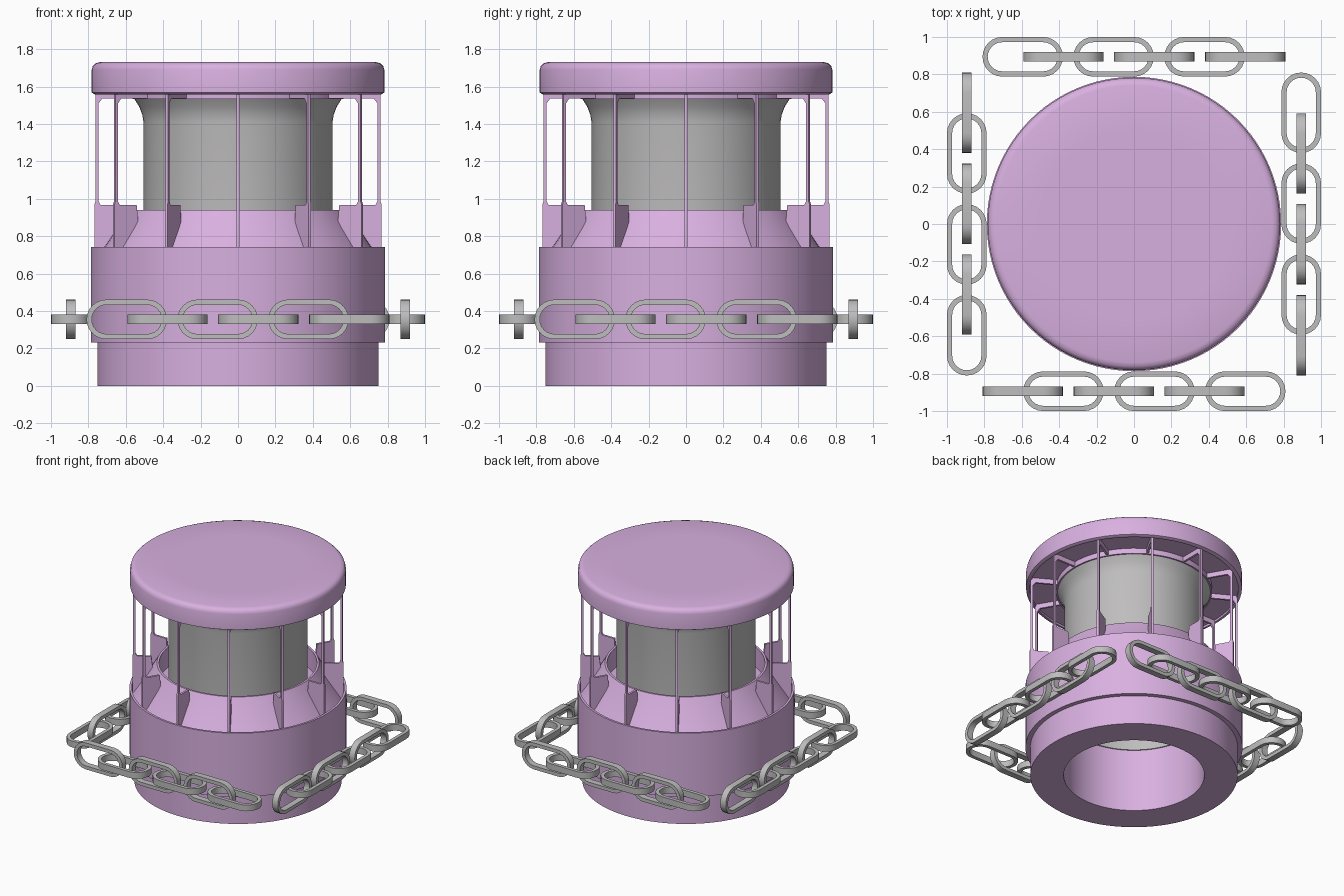
import bpy, bmesh, math
from mathutils import Matrix

if "Cube" in bpy.data.objects:
    bpy.data.objects.remove(bpy.data.objects["Cube"])


def material(name, rgb):
    m = bpy.data.materials.new(name)
    m.diffuse_color = (*rgb, 1)
    m.use_nodes = True
    m.node_tree.nodes["Principled BSDF"].inputs["Base Color"].default_value = m.diffuse_color
    return m


LILAC = material("lilac", (0.69, 0.435, 0.745))
GREY = material("grey", (0.52, 0.51, 0.515))


def finish(bm, name, mat, angle=35):
    bmesh.ops.remove_doubles(bm, verts=bm.verts, dist=1e-5)
    bmesh.ops.recalc_face_normals(bm, faces=bm.faces)
    me = bpy.data.meshes.new(name)
    bm.to_mesh(me)
    bm.free()
    me.materials.append(mat)
    ob = bpy.data.objects.new(name, me)
    bpy.context.collection.objects.link(ob)
    bpy.ops.object.select_all(action='DESELECT')
    ob.select_set(True)
    bpy.context.view_layer.objects.active = ob
    bpy.ops.object.shade_smooth_by_angle(angle=math.radians(angle))
    return ob


def lathe(name, profile, mat, closed=True, steps=96):
    """Spin an (r, z) profile around the z axis."""
    bm = bmesh.new()
    vs = [bm.verts.new((r, 0, z)) for r, z in profile]
    pairs = list(zip(vs, vs[1:]))
    if closed:
        pairs.append((vs[-1], vs[0]))
    es = [bm.edges.new(p) for p in pairs]
    bmesh.ops.spin(bm, geom=vs + es, cent=(0, 0, 0), axis=(0, 0, 1),
                   angle=2 * math.pi, steps=steps)
    return finish(bm, name, mat)


# hollow base with overhanging outer ring, sloped collar and inner trench
lathe("base_body", [(0.51, 0), (0.752, 0), (0.752, 0.232), (0.787, 0.232), (0.787, 0.742),
                    (0.77, 0.742), (0.77, 0.66), (0.715, 0.74), (0.64, 0.85),
                    (0.588, 0.94), (0.572, 0.94), (0.572, 0.78), (0.51, 0.78)], LILAC)

# grey tube with flared top
lathe("inner_tube", [(0.497, 0.5), (0.505, 0.5), (0.505, 1.41), (0.512, 1.45), (0.527, 1.49),
                     (0.555, 1.535), (0.497, 1.535)], GREY)

# round lid with softened edge, shallow recess and a collar underneath
lathe("lid", [(0, 1.73), (0.5, 1.73), (0.74, 1.73), (0.762, 1.724), (0.776, 1.711),
              (0.782, 1.69), (0.782, 1.567), (0.765, 1.558), (0.755, 1.558), (0.755, 1.575),
              (0.565, 1.575), (0.565, 1.533), (0, 1.533)], LILAC, closed=False)


# twelve radial fins: thin post, lower gusset and upper arm
def add_fin(bm, angle, outline, thick):
    rot = Matrix.Rotation(angle, 4, 'Z')
    vs = [bm.verts.new((r, -thick / 2, z)) for r, z in outline]
    face = bm.faces.new(vs)
    ext = bmesh.ops.extrude_face_region(bm, geom=[face])
    top = [g for g in ext["geom"] if isinstance(g, bmesh.types.BMVert)]
    bmesh.ops.translate(bm, verts=top, vec=(0, thick, 0))
    bmesh.ops.transform(bm, matrix=rot, verts=vs + top)


bm = bmesh.new()
FIN = [(0.768, 0.67), (0.768, 0.967), (0.762, 0.985), (0.762, 1.565), (0.753, 1.575),
       (0.56, 1.575), (0.56, 1.537), (0.725, 1.537), (0.745, 1.51), (0.745, 0.985),
       (0.735, 0.967), (0.63, 0.967), (0.62, 0.87), (0.70, 0.75), (0.755, 0.67)]
for i in range(12):
    add_fin(bm, i * math.pi / 6, FIN, 0.016)
finish(bm, "fins", LILAC)


# chain link: rectangular bar swept round a stadium in the local xz plane
def add_link(bm, matrix, length=0.43, width=0.212, bar=0.028, depth=0.05, n=12):
    half = (length - width) / 2
    rings = []
    for side in (1, -1):
        for k in range(n + 1):
            a = -math.pi / 2 + math.pi * k / n
            c, s = side * math.cos(a), side * math.sin(a)
            ring = []
            for rad, y in ((width / 2, -depth / 2), (width / 2, depth / 2),
                           (width / 2 - bar, depth / 2), (width / 2 - bar, -depth / 2)):
                p = matrix @ Matrix.Translation((side * half + rad * c, y, rad * s))
                ring.append(bm.verts.new(p.translation))
            rings.append(ring)
    for a, b in zip(rings, rings[1:] + rings[:1]):
        for j in range(4):
            bm.faces.new((a[j], a[(j + 1) % 4], b[(j + 1) % 4], b[j]))


# four straight chains of six links, alternately upright and flat
for q, side in enumerate(("front", "right", "back", "left")):
    bm = bmesh.new()
    for i in range(6):
        x = -0.595 + (i // 2) * 0.486 + (i % 2) * 0.218
        m = (Matrix.Rotation(q * math.pi / 2, 4, 'Z') @ Matrix.Translation((x, -0.894, 0.355))
             @ Matrix.Rotation((i % 2) * math.pi / 2, 4, 'X'))
        add_link(bm, m)
    finish(bm, side + "_chain", GREY)
